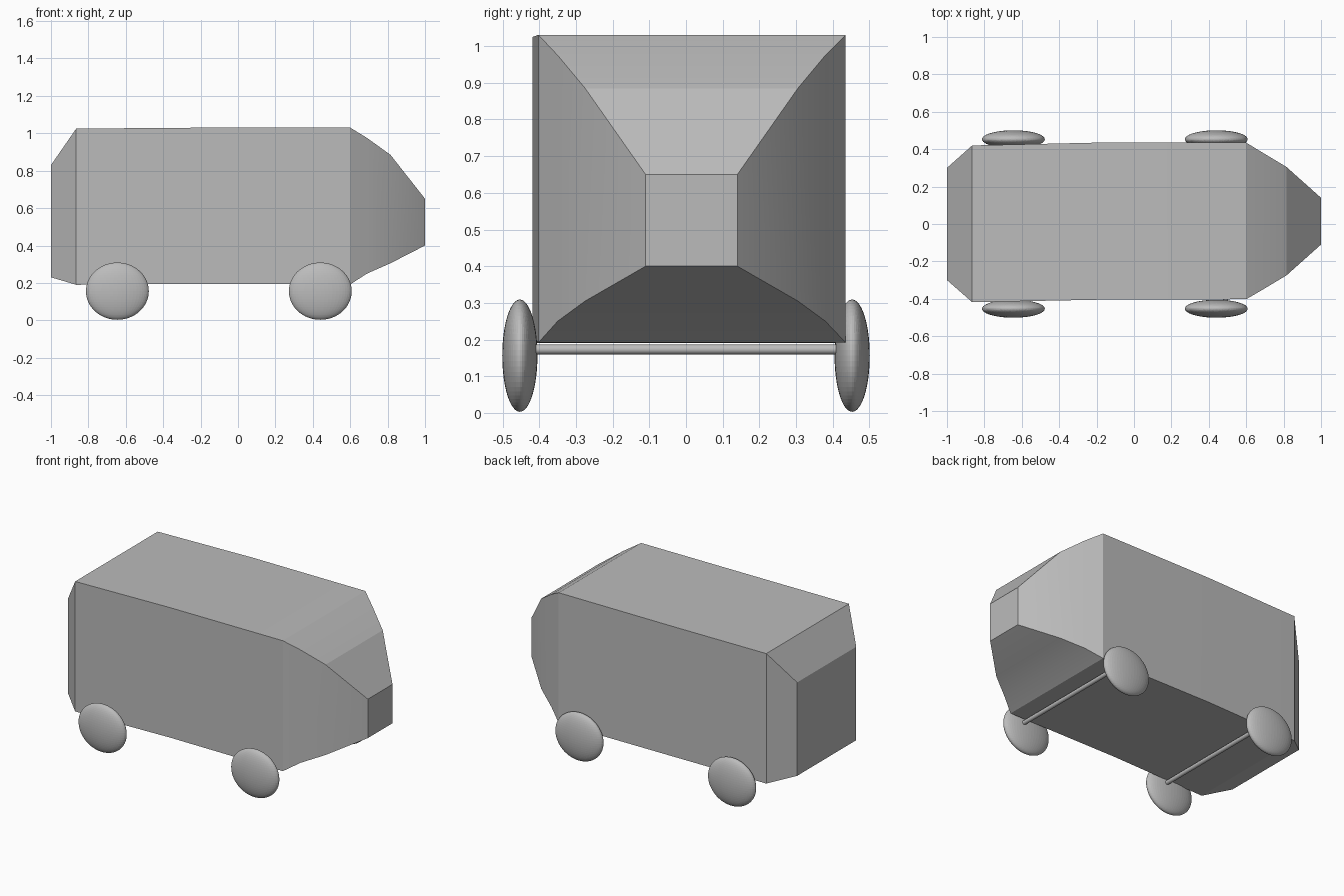
import bpy, bmesh
from math import radians

cube = bpy.data.objects.get("Cube")
if cube:
    bpy.data.objects.remove(cube, do_unlink=True)

# One plain grey for everything
grey = bpy.data.materials.new("plain grey")
grey.use_nodes = True
colour = (0.5, 0.5, 0.5, 1)
grey.diffuse_color = colour
grey.node_tree.nodes["Principled BSDF"].inputs["Base Color"].default_value = colour


def add_object(name, bm, location=(0, 0, 0)):
    bmesh.ops.recalc_face_normals(bm, faces=bm.faces)
    mesh = bpy.data.meshes.new(name)
    bm.to_mesh(mesh)
    bm.free()
    mesh.materials.append(grey)
    obj = bpy.data.objects.new(name, mesh)
    obj.location = location
    bpy.context.collection.objects.link(obj)
    return obj


def smooth(obj, angle):
    bpy.ops.object.select_all(action="DESELECT")
    obj.select_set(True)
    bpy.context.view_layer.objects.active = obj
    bpy.ops.object.shade_smooth_by_angle(angle=radians(angle))


# Van body: rectangular sections along x, as (x, y low, y high, z low, z high)
sections = [
    (-1.0, -0.30, 0.30, 0.23, 0.83),
    (-0.865, -0.418, 0.42, 0.19, 1.025),
    (-0.2, -0.405, 0.435, 0.195, 1.03),
    (0.6, -0.402, 0.435, 0.192, 1.03),
    (0.69, -0.35, 0.38, 0.25, 0.975),
    (0.815, -0.275, 0.305, 0.305, 0.885),
    (1.0, -0.11, 0.14, 0.40, 0.65),
]
bm = bmesh.new()
rings = [[bm.verts.new((x, y, z)) for y, z in ((a, c), (b, c), (b, d), (a, d))]
         for x, a, b, c, d in sections]
for r, s in zip(rings, rings[1:]):
    for i in range(4):
        j = (i + 1) % 4
        bm.faces.new((r[i], r[j], s[j], s[i]))
bm.faces.new(rings[0])
bm.faces.new(rings[-1])
body = add_object("van_body", bm)
smooth(body, 15)

# Flattened round wheels, with a thin axle between each pair
for end, x in (("rear", -0.645), ("front", 0.44)):
    for side, y in (("right", -0.453), ("left", 0.453)):
        bm = bmesh.new()
        bmesh.ops.create_uvsphere(bm, u_segments=48, v_segments=32, radius=1)
        bmesh.ops.scale(bm, vec=(0.168, 0.048, 0.153), verts=bm.verts)
        add_object(f"{end}_{side}_wheel", bm, (x, y, 0.156))
    bm = bmesh.new()
    bmesh.ops.create_cone(bm, cap_ends=True, segments=24, radius1=0.0135,
                          radius2=0.0135, depth=0.84)
    axle = add_object(f"{end}_axle", bm, (x + 0.05, 0, 0.173))
    axle.rotation_euler.x = radians(90)
    smooth(axle, 40)
